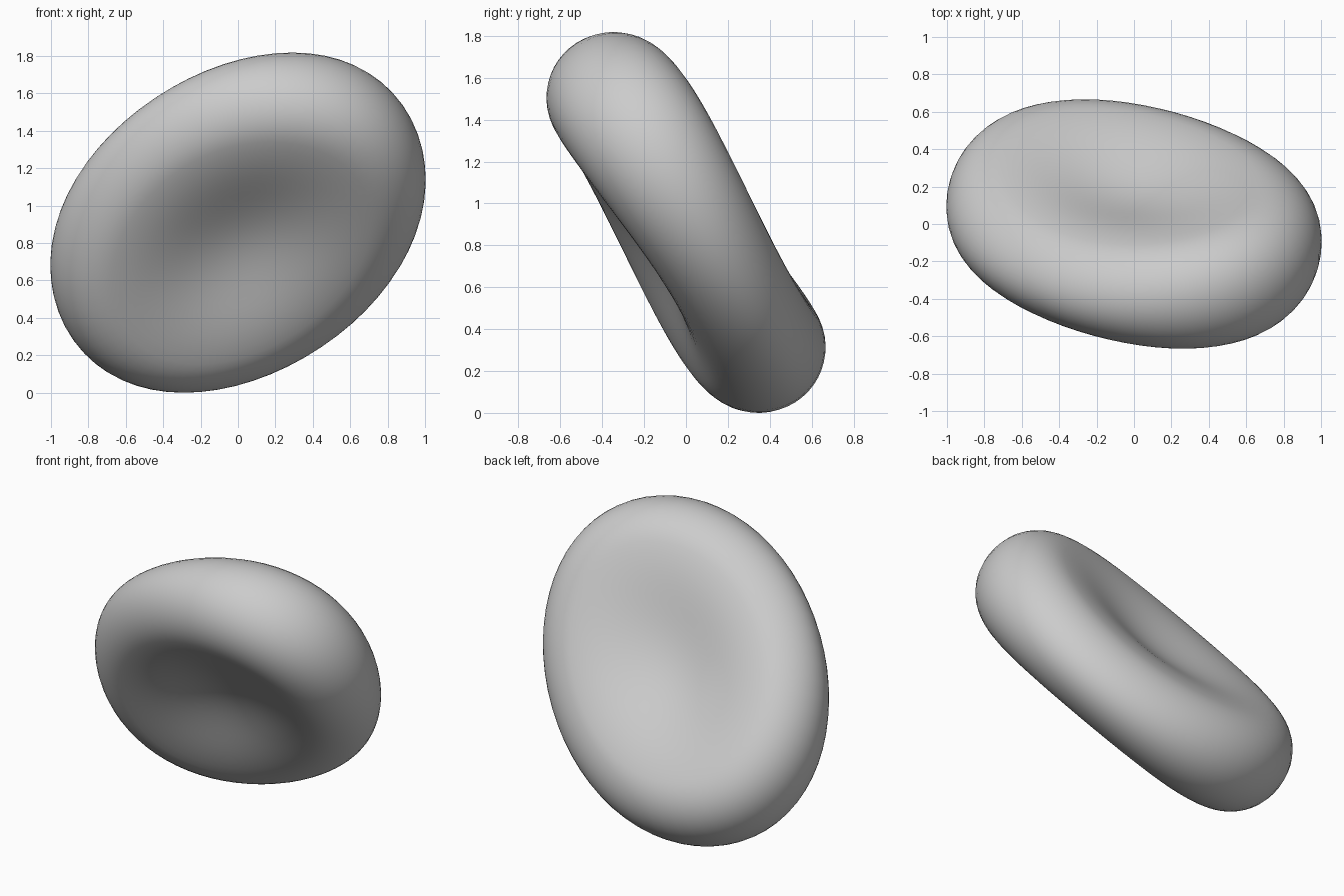
import bpy, bmesh
from math import sin, cos, pi, radians
from mathutils import Matrix, Vector

cube = bpy.data.objects.get("Cube")
if cube:
    bpy.data.objects.remove(cube, do_unlink=True)

# Plain grey surface
grey = bpy.data.materials.new("plain_grey")
grey.use_nodes = True
colour = (0.6, 0.6, 0.6, 1)
grey.diffuse_color = colour
grey.node_tree.nodes["Principled BSDF"].inputs["Base Color"].default_value = colour

# Half profile: shallow dimple that swells into a rounded rim
CREST, THICK, CENTRE = 0.69, 0.298, 0.195
STEPS, SIDES = 12, 64
upper = []
for i in range(STEPS):
    t = i / STEPS
    upper.append((CREST * t, CENTRE + (THICK - CENTRE) * (1 - cos(pi * t)) / 2))
for i in range(STEPS):
    a = pi / 2 * i / STEPS
    upper.append((CREST + (1 - CREST) * sin(a), THICK * cos(a)))
profile = upper + [(1, 0)] + [(r, -h) for r, h in reversed(upper)]

# Revolve the profile into a closed disc
bm = bmesh.new()
verts = [bm.verts.new((r, 0, h)) for r, h in profile]
edges = [bm.edges.new(pair) for pair in zip(verts, verts[1:])]
bmesh.ops.spin(bm, geom=verts + edges, cent=(0, 0, 0), axis=(0, 0, 1),
               angle=2 * pi, steps=SIDES)
bmesh.ops.remove_doubles(bm, verts=bm.verts, dist=0.0005)

# Rim is fuller at the long ends and thinner along the short sides
for v in bm.verts:
    v.co.z *= 1 + 0.22 * (v.co.x ** 2 - v.co.y ** 2)

# Stretch along the diagonal, lean back and lift onto the ground
stretch = Matrix.Rotation(radians(45), 4, "Z") @ Matrix.Diagonal((1.12, 0.875, 1, 1))
lean = Matrix.Rotation(radians(122), 4, "X") @ Matrix.Rotation(radians(3.5), 4, "Y")
bm.transform(lean @ stretch)
lowest = min(v.co.z for v in bm.verts)
bm.transform(Matrix.Translation(Vector((0, 0, -lowest))))
bmesh.ops.recalc_face_normals(bm, faces=bm.faces)
for face in bm.faces:
    face.smooth = True

mesh = bpy.data.meshes.new("biconcave_disc")
bm.to_mesh(mesh)
bm.free()
mesh.materials.append(grey)
disc = bpy.data.objects.new("biconcave_disc", mesh)
bpy.context.collection.objects.link(disc)
